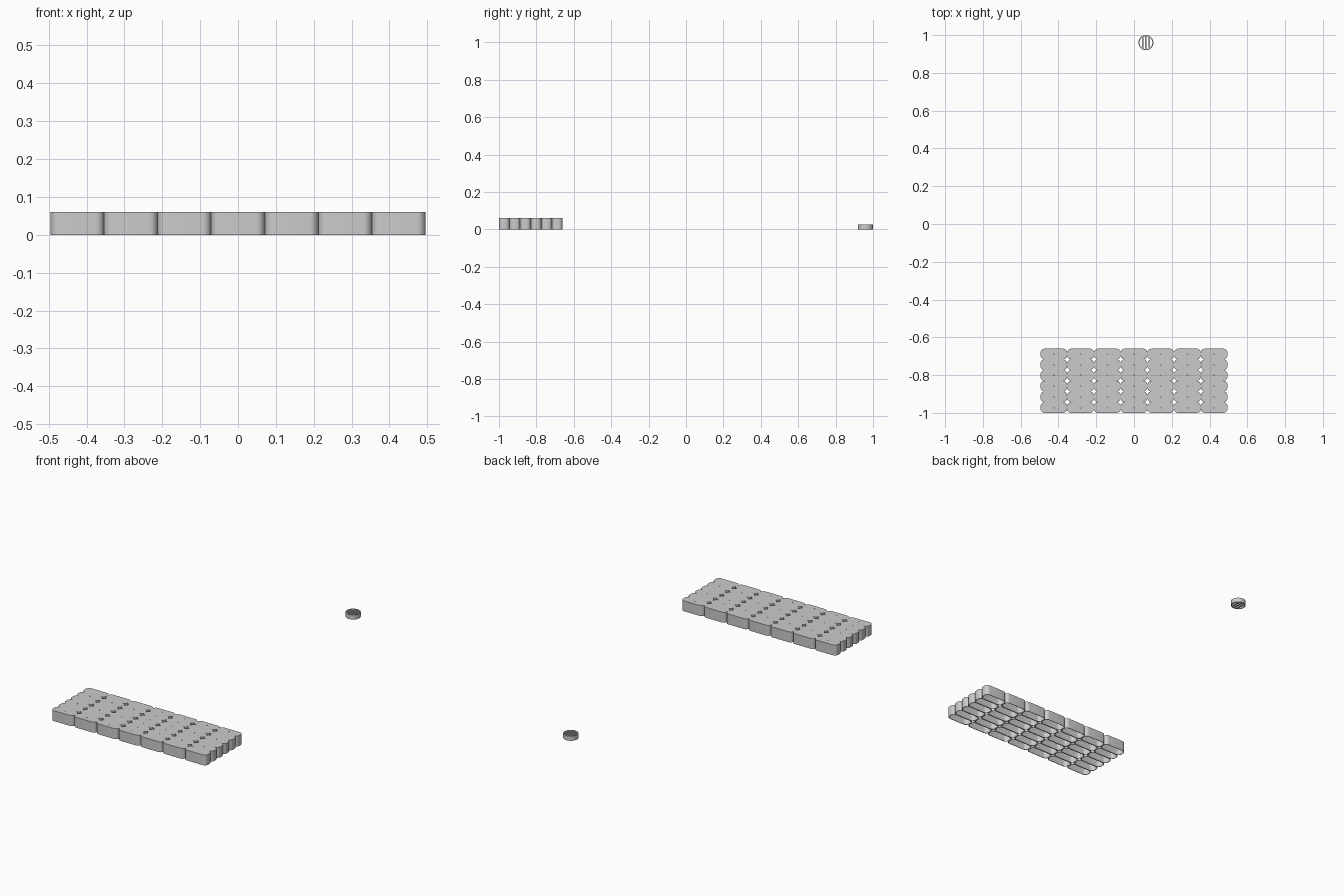
import bpy, bmesh, math
from mathutils import Vector

if "Cube" in bpy.data.objects:
    bpy.data.objects.remove(bpy.data.objects["Cube"])

COLS, ROWS = 7, 6
X0, X1, Y0, Y1 = -0.495, 0.495, -1.0, -0.66
PX, PY = (X1 - X0) / COLS, (Y1 - Y0) / ROWS
H, WALL, R, SEG = 0.06, 0.003, 0.022, 6


def rounded_rect(w, h, r):
    """Counter-clockwise outline starting at the lower part of the right-top corner."""
    pts = []
    for k, (sx, sy) in enumerate([(1, 1), (-1, 1), (-1, -1), (1, -1)]):
        for i in range(SEG + 1):
            a = math.pi / 2 * (k + i / SEG)
            pts.append((sx * (w / 2 - r) + r * math.cos(a),
                        sy * (h / 2 - r) + r * math.sin(a)))
    return pts


def finish(name, bm):
    bmesh.ops.remove_doubles(bm, verts=bm.verts, dist=0.0001)
    bmesh.ops.recalc_face_normals(bm, faces=bm.faces)
    me = bpy.data.meshes.new(name)
    bm.to_mesh(me)
    bm.free()
    ob = bpy.data.objects.new(name, me)
    bpy.context.collection.objects.link(ob)
    bpy.ops.object.select_all(action='DESELECT')
    ob.select_set(True)
    bpy.context.view_layer.objects.active = ob
    bpy.ops.object.shade_smooth_by_angle(angle=math.radians(35))
    return ob


# Tray of open-bottomed cells, each with a tiny drain hole in its top
outer = rounded_rect(PX, PY, R)
inner = rounded_rect(PX - 2 * WALL, PY - 2 * WALL, R - WALL)
hole = [tuple(Vector(p).normalized() * 0.0025) for p in outer]
profile = [(outer, 0), (outer, H), (hole, H), (hole, H - WALL),
           (inner, H - WALL), (inner, 0)]
n = len(outer)
bm = bmesh.new()
for c in range(COLS):
    for r in range(ROWS):
        cx, cy = X0 + (c + 0.5) * PX, Y0 + (r + 0.5) * PY
        rings = [[bm.verts.new((cx + x, cy + y, z)) for x, y in ring]
                 for ring, z in profile]
        # flat outer sides shared with a neighbour are left out
        shared = {SEG: r < ROWS - 1, 2 * SEG + 1: c > 0,
                  3 * SEG + 2: r > 0, 4 * SEG + 3: c < COLS - 1}
        for k in range(len(rings)):
            a, b = rings[k], rings[(k + 1) % len(rings)]
            for i in range(n):
                if k == 0 and shared.get(i, False):
                    continue
                j = (i + 1) % n
                bm.faces.new((a[i], a[j], b[j], b[i]))
finish("cell_tray", bm)

# Small round grate: ring
CX, CY, RO, RI, DH = 0.063, 0.96, 0.04, 0.034, 0.026
bm = bmesh.new()
N = 48
rings = [[bm.verts.new((CX + rad * math.cos(2 * math.pi * i / N),
                        CY + rad * math.sin(2 * math.pi * i / N), z))
          for i in range(N)]
         for rad, z in [(RO, 0), (RO, DH), (RI, DH), (RI, 0)]]
for k in range(4):
    a, b = rings[k], rings[(k + 1) % 4]
    for i in range(N):
        j = (i + 1) % N
        bm.faces.new((a[i], a[j], b[j], b[i]))
finish("grate_ring", bm)

# Grate bars running front to back
for i, dx in enumerate((-0.017, 0, 0.017)):
    length = 2 * math.sqrt((RI + 0.002) ** 2 - dx ** 2)
    bpy.ops.mesh.primitive_cube_add(size=1, location=(CX + dx, CY, DH / 2))
    bar = bpy.context.object
    bar.name = f"grate_bar_{i + 1}"
    bar.scale = (0.008, length, DH - 0.001)
